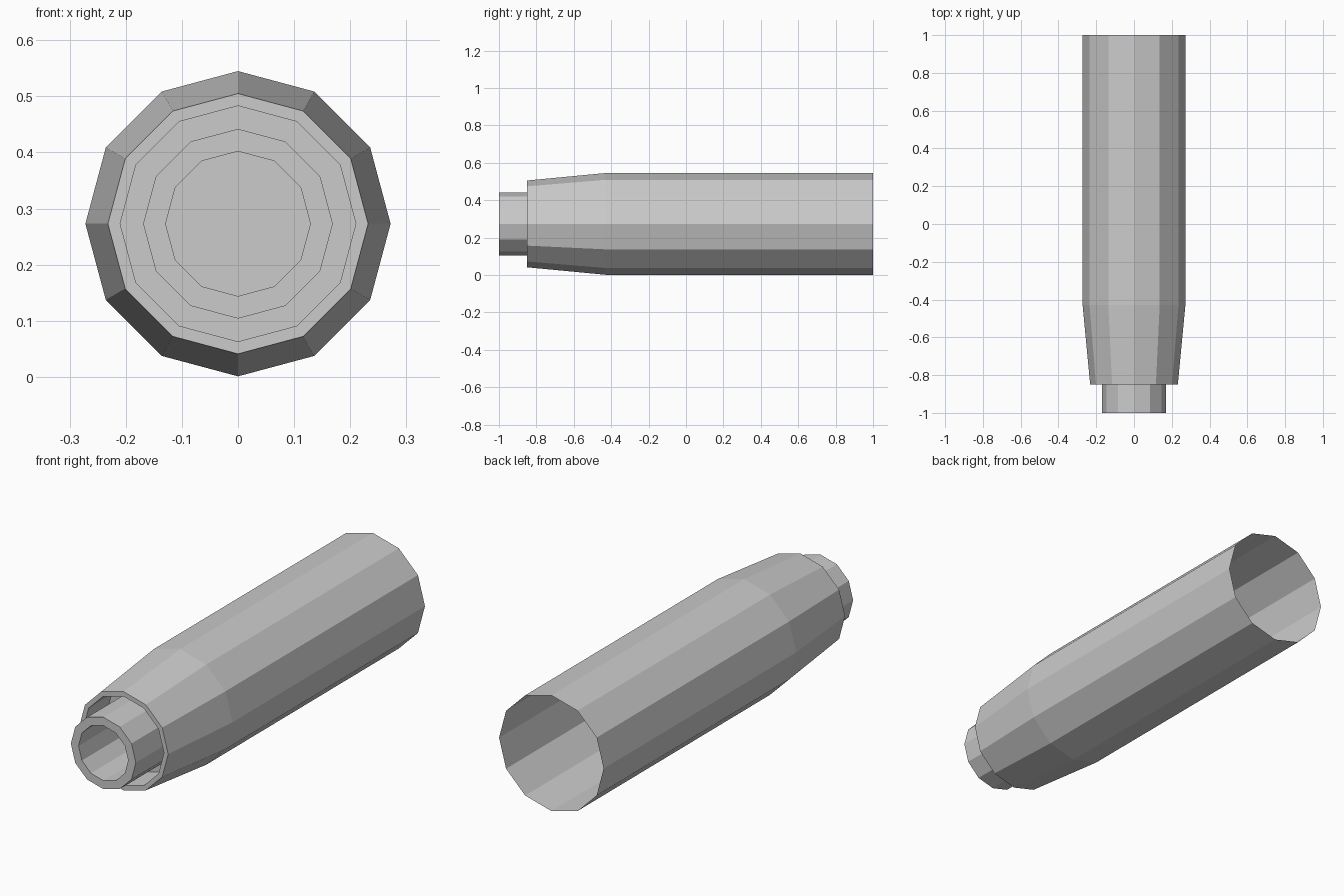
import bpy, bmesh
from math import sin, cos, pi

if "Cube" in bpy.data.objects:
    bpy.data.objects.remove(bpy.data.objects["Cube"])

SIDES, CENTRE_Z = 12, 0.273


def lathe(name, profile, cap_end=False):
    """Sweep (radius, y) points around the long axis with flat sides."""
    bm = bmesh.new()
    rings = []
    for r, y in profile:
        rings.append([bm.verts.new((r * cos(2 * pi * i / SIDES), y,
                                    CENTRE_Z + r * sin(2 * pi * i / SIDES)))
                      for i in range(SIDES)])
    for a, b in zip(rings, rings[1:]):
        for i in range(SIDES):
            j = (i + 1) % SIDES
            bm.faces.new((a[i], a[j], b[j], b[i]))
    if cap_end:
        bm.faces.new(rings[-1])
    mesh = bpy.data.meshes.new(name)
    bm.to_mesh(mesh)
    bm.free()
    obj = bpy.data.objects.new(name, mesh)
    bpy.context.collection.objects.link(obj)
    return obj


# Outer sleeve: open at the back, tapered nose, recessed groove at the front
lathe("outer_sleeve", [(0.272, 1.0), (0.272, -0.43), (0.232, -0.85),
                       (0.21, -0.85), (0.21, -0.68), (0.169, -0.68)])

# Inner tube: rises from the groove floor, with a blind bore
lathe("inner_tube", [(0.169, -0.68), (0.169, -1.0),
                     (0.129, -1.0), (0.129, -0.68)], cap_end=True)
